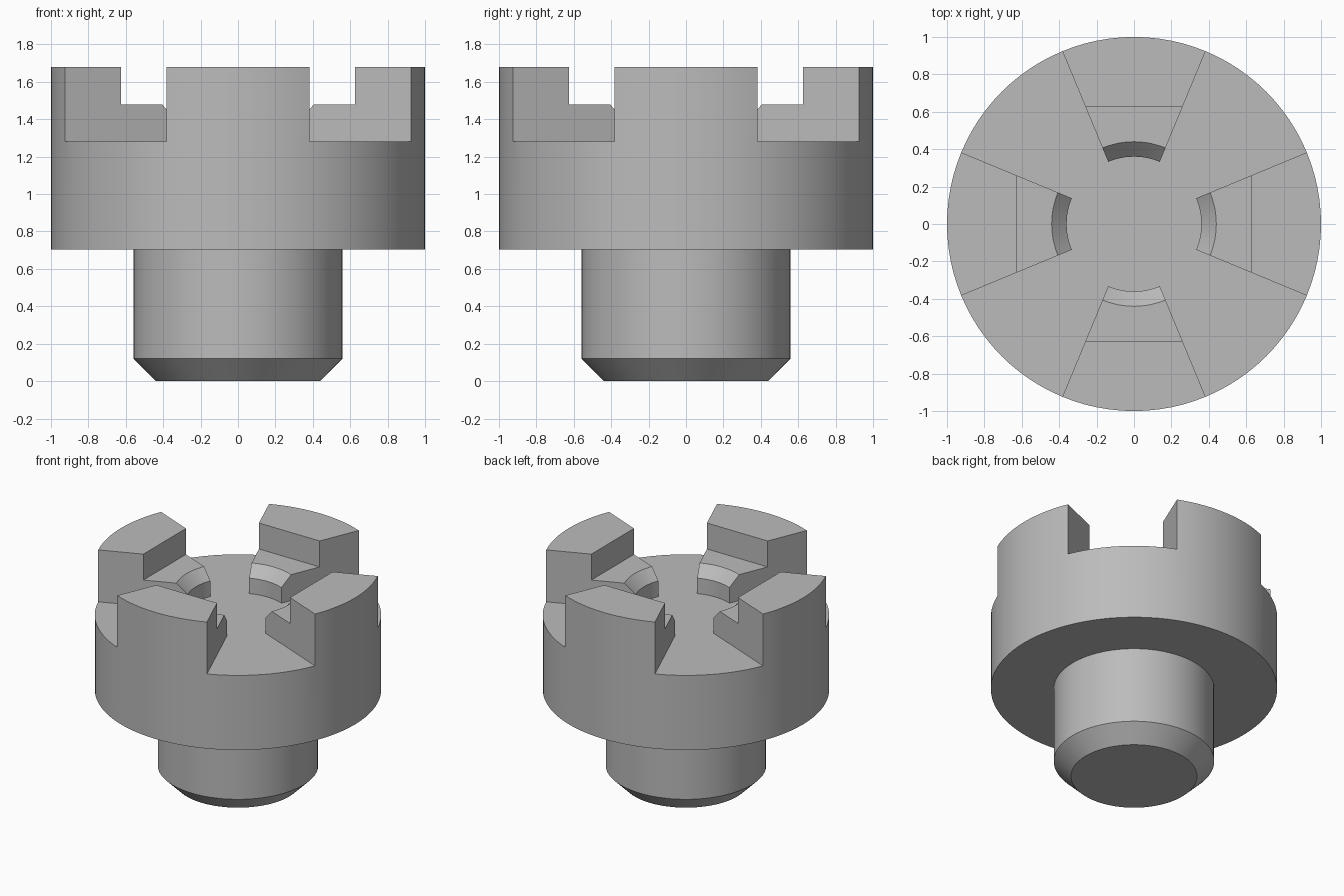
import bpy, bmesh, math

cube = bpy.data.objects.get("Cube")
if cube:
    bpy.data.objects.remove(cube, do_unlink=True)

SEGMENTS = 96
FLOOR, LEDGE, TOP = 1.28, 1.48, 1.68
INNER, WALL = 0.36, 0.625
STEP = math.tau / SEGMENTS
HALF = SEGMENTS // 16          # half a jaw's width, in segments
QUARTER = SEGMENTS // 4

grey = bpy.data.materials.new("plain grey")
grey.use_nodes = True
colour = (0.5, 0.5, 0.5, 1)
grey.diffuse_color = colour
grey.node_tree.nodes["Principled BSDF"].inputs["Base Color"].default_value = colour

# Turned outline of the shaft and body, from the bottom centre to the slot floor
lower = [(0, 0), (0.44, 0), (0.56, 0.12), (0.56, 0.705), (1, 0.705), (1, FLOOR)]
floor = [(1, FLOOR), (INNER, FLOOR)]
centre = [(INNER, FLOOR), (0, FLOOR)]


def jaw(offset):
    """Jaw outline; its inner wall is straight across, so its radius varies."""
    wall = WALL / math.cos(offset * STEP)
    return [(1, FLOOR), (1, TOP), (wall, TOP), (wall, LEDGE),
            (INNER + 0.08, LEDGE), (INNER, LEDGE - 0.08), (INNER, FLOOR)]


bm = bmesh.new()


def points(outline, index):
    angle = index * STEP
    return [bm.verts.new((r * math.cos(angle), r * math.sin(angle), z))
            for r, z in outline]


def strip(outline_a, outline_b, index):
    a, b = points(outline_a, index), points(outline_b, index + 1)
    for k in range(len(a) - 1):
        if outline_a[k][0] == 0:
            bm.faces.new((a[k], a[k + 1], b[k + 1]))
        elif outline_a[k + 1][0] == 0:
            bm.faces.new((a[k], a[k + 1], b[k]))
        else:
            bm.faces.new((a[k], a[k + 1], b[k + 1], b[k]))


# Sweep round the axis, switching between jaw and slot
for i in range(SEGMENTS):
    offset = (i + HALF) % QUARTER - HALF
    strip(lower, lower, i)
    strip(centre, centre, i)
    if offset < HALF:
        strip(jaw(offset), jaw(offset + 1), i)
    else:
        strip(floor, floor, i)
    # Flat radial sides of each jaw
    if abs(offset) == HALF:
        bm.faces.new(points(jaw(offset), i))

bmesh.ops.remove_doubles(bm, verts=bm.verts, dist=0.0001)
bmesh.ops.recalc_face_normals(bm, faces=bm.faces)

mesh = bpy.data.meshes.new("jaw_coupling")
bm.to_mesh(mesh)
bm.free()
mesh.materials.append(grey)
coupling = bpy.data.objects.new("jaw_coupling", mesh)
bpy.context.collection.objects.link(coupling)

bpy.ops.object.select_all(action="DESELECT")
coupling.select_set(True)
bpy.context.view_layer.objects.active = coupling
bpy.ops.object.shade_smooth_by_angle(angle=math.radians(30))
